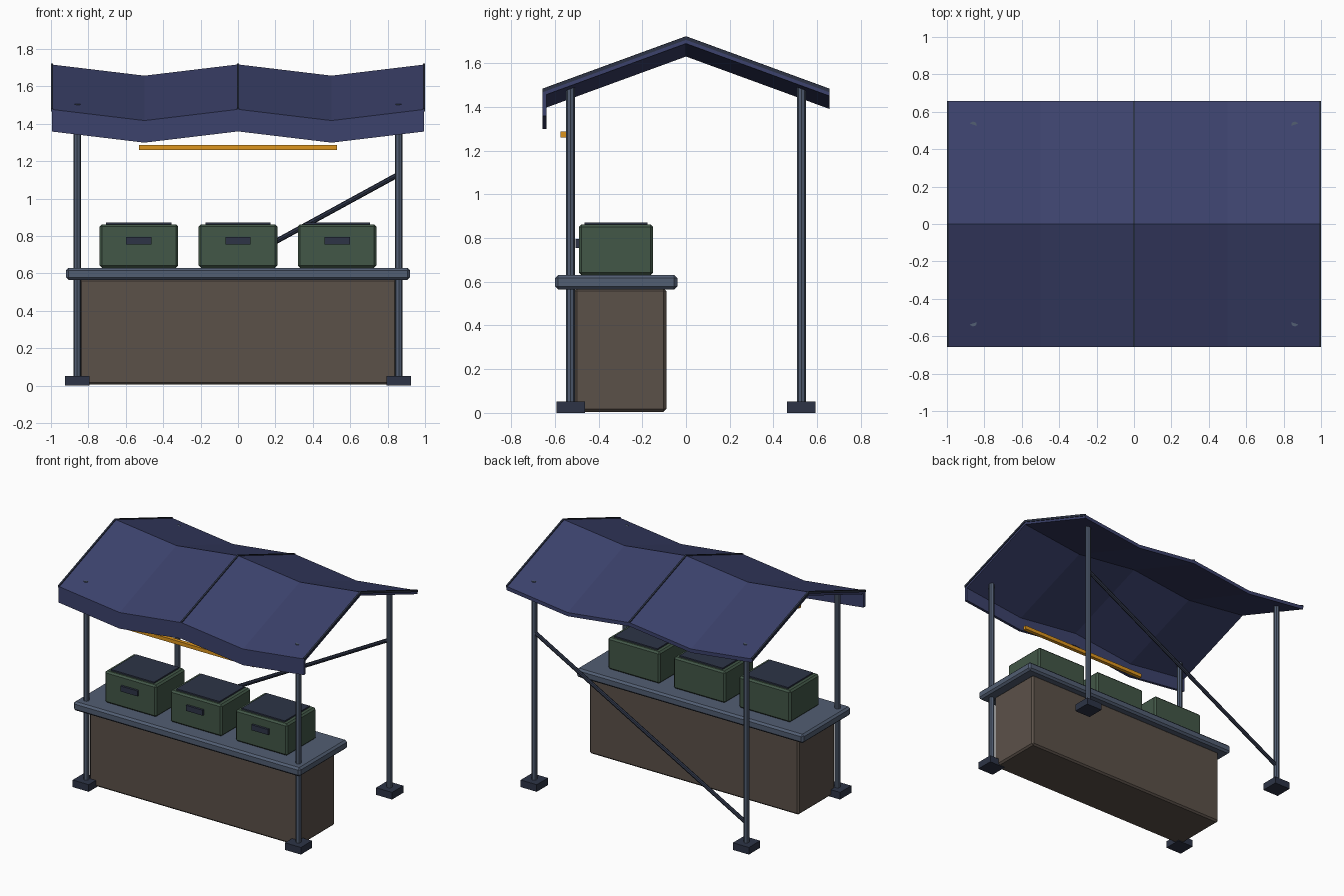
import bpy
import bmesh
from mathutils import Vector

if "Cube" in bpy.data.objects:
    bpy.data.objects.remove(bpy.data.objects["Cube"])


def material(name, rgb):
    mat = bpy.data.materials.new(name)
    mat.use_nodes = True
    mat.diffuse_color = (*rgb, 1)
    mat.node_tree.nodes["Principled BSDF"].inputs["Base Color"].default_value = (*rgb, 1)
    return mat


NAVY = material("navy_canvas", (0.045, 0.054, 0.15))
STEEL = material("blue_grey_steel", (0.084, 0.112, 0.17))
SLATE = material("dark_slate", (0.026, 0.034, 0.061))
BROWN = material("brown_panel", (0.105, 0.082, 0.066))
GREEN = material("green_crate", (0.054, 0.095, 0.063))
AMBER = material("amber_light", (0.72, 0.3, 0.013))


def finish(name, bm, mat):
    bmesh.ops.recalc_face_normals(bm, faces=bm.faces)
    mesh = bpy.data.meshes.new(name)
    bm.to_mesh(mesh)
    bm.free()
    mesh.materials.append(mat)
    obj = bpy.data.objects.new(name, mesh)
    bpy.context.collection.objects.link(obj)
    return obj


def box(name, low, high, mat, bevel=0):
    low, high = Vector(low), Vector(high)
    bm = bmesh.new()
    bmesh.ops.create_cube(bm, size=1)
    bmesh.ops.scale(bm, vec=high - low, verts=bm.verts)
    bmesh.ops.translate(bm, vec=(low + high) / 2, verts=bm.verts)
    obj = finish(name, bm, mat)
    if bevel:
        mod = obj.modifiers.new("Bevel", "BEVEL")
        mod.width = bevel
        mod.segments = 1
    return obj


def rod(name, start, end, radius, mat, sides=8):
    start, end = Vector(start), Vector(end)
    axis = end - start
    bm = bmesh.new()
    bmesh.ops.create_cone(bm, cap_ends=True, segments=sides, radius1=radius,
                          radius2=radius, depth=axis.length)
    obj = finish(name, bm, mat)
    obj.location = (start + end) / 2
    obj.rotation_euler = axis.to_track_quat("Z", "Y").to_euler()
    return obj


def sheet(name, rows, thickness, mat):
    """Grid of points made solid by extruding along a vector."""
    bm = bmesh.new()
    grid = [[bm.verts.new(p) for p in row] for row in rows]
    for a, b in zip(grid, grid[1:]):
        for i in range(len(a) - 1):
            bm.faces.new((a[i], a[i + 1], b[i + 1], b[i]))
    ext = bmesh.ops.extrude_face_region(bm, geom=bm.faces[:], use_keep_orig=True)
    moved = [v for v in ext["geom"] if isinstance(v, bmesh.types.BMVert)]
    bmesh.ops.translate(bm, vec=thickness, verts=moved)
    return finish(name, bm, mat)


# Canopy: gabled front to back, sagging between three ribs
HALF_X, EAVE = 0.994, 0.657
FOLDS = (-HALF_X, -0.5, 0, 0.5, HALF_X)


def roof_z(x, y):
    sag = 1 - abs(abs(x) - 0.5) / 0.5
    return 1.717 - 0.06 * sag - 0.24 * abs(y) / EAVE


sheet("canopy_roof", [[(x, y, roof_z(x, y)) for x in FOLDS] for y in (-EAVE, 0, EAVE)],
      (0, 0, -0.027), NAVY)
sheet("front_valance", [[(x, -EAVE, roof_z(x, EAVE) - drop) for x in FOLDS]
                        for drop in (0, 0.118)], (0, 0.02, 0), NAVY)

for name, x in (("right_rib", -HALF_X), ("middle_rib", 0), ("left_rib", HALF_X)):
    sheet(name, [[(x + dx, y, roof_z(x, y) + 0.006) for dx in (-0.006, 0.006)]
                 for y in (-EAVE, 0, EAVE)], (0, 0, -0.016), SLATE)

# Posts and foot blocks
POST_X, POST_Y = 0.86, 0.528
for side, sx in (("right", -1), ("left", 1)):
    for end, sy in (("front", -1), ("back", 1)):
        x, y = sx * POST_X, sy * POST_Y
        rod(f"{end}_{side}_post", (x, y, 0.02), (x, y, 1.506), 0.02, STEEL)
        box(f"{end}_{side}_foot", (x - 0.065, y - 0.065, 0),
            (x + 0.065, y + 0.065, 0.052), SLATE)

# Diagonal brace across the back
rod("back_brace", (-POST_X, POST_Y, 0.19), (POST_X, POST_Y, 1.13), 0.014, SLATE)

# Counter
box("counter_base", (-0.85, -0.51, 0.005), (0.85, -0.09, 0.57), BROWN, 0.012)
box("counter_top", (-0.92, -0.6, 0.565), (0.92, -0.04, 0.63), STEEL, 0.014)

# Crates with lids and front handles
for name, x in (("right", -0.53), ("middle", 0), ("left", 0.53)):
    box(f"{name}_crate", (x - 0.21, -0.49, 0.63), (x + 0.21, -0.15, 0.862), GREEN, 0.012)
    box(f"{name}_crate_lid", (x - 0.175, -0.465, 0.855), (x + 0.175, -0.175, 0.872), SLATE)
    box(f"{name}_crate_handle", (x - 0.068, -0.506, 0.755), (x + 0.068, -0.485, 0.795), SLATE)

# Hanging light bar
box("light_bar", (-0.53, -0.575, 1.26), (0.53, -0.548, 1.287), AMBER)
